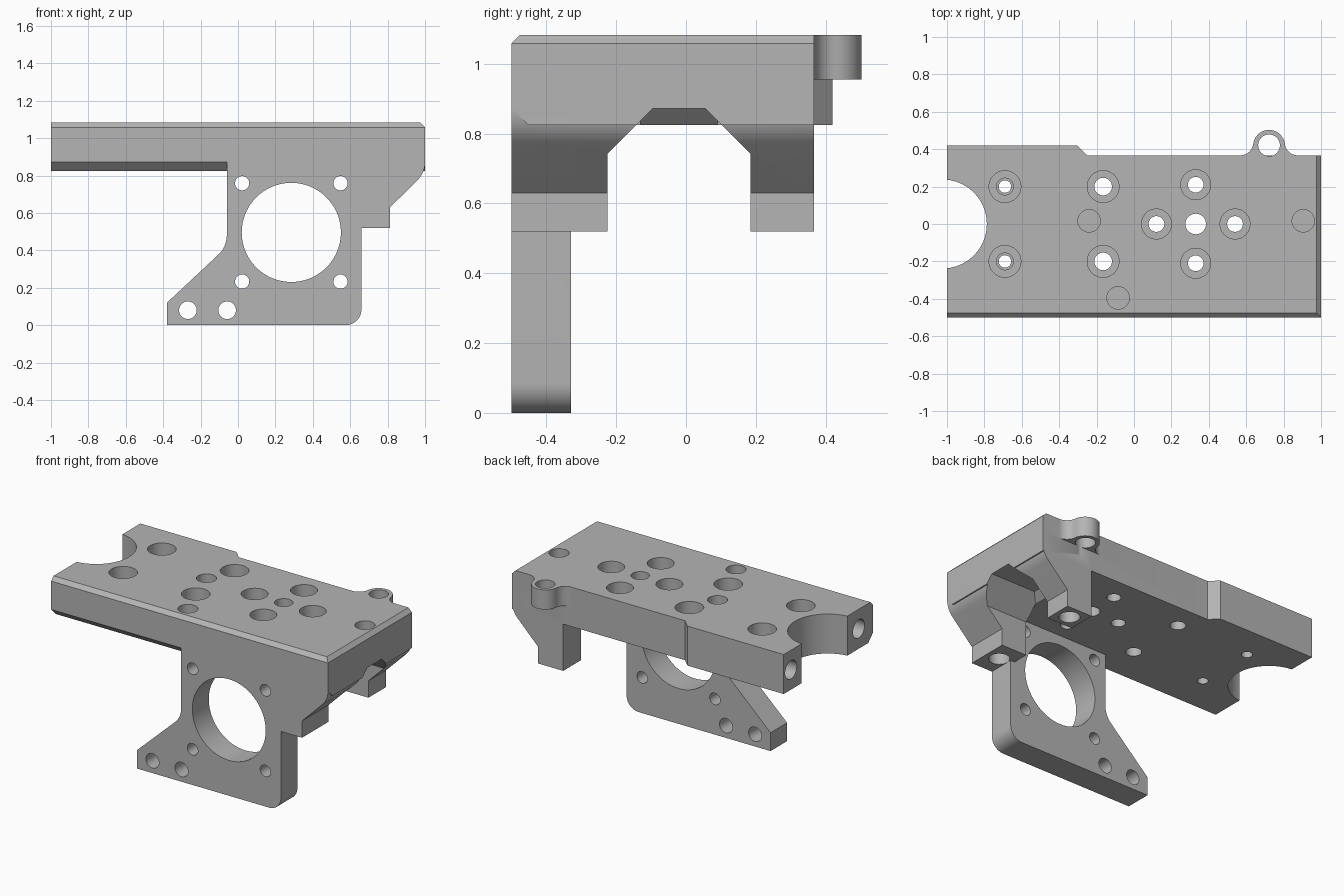
import bpy, bmesh
from math import cos, sin, radians, atan2, degrees, sqrt

cube = bpy.data.objects.get("Cube")
if cube:
    bpy.data.objects.remove(cube, do_unlink=True)

grey = bpy.data.materials.new("plain_grey")
grey.use_nodes = True
grey.diffuse_color = (0.46, 0.46, 0.46, 1)
grey.node_tree.nodes["Principled BSDF"].inputs["Base Color"].default_value = (0.46, 0.46, 0.46, 1)

BOTTOM, TOP, FRONT, BACK = 0.825, 1.083, -0.5, 0.367


def arc(cx, cy, r, start, end, n=12):
    steps = [radians(start + (end - start) * i / n) for i in range(n + 1)]
    return [(cx + r * cos(a), cy + r * sin(a)) for a in steps]


def prism(name, outline, axis, low, high):
    """Extrude a 2D outline along one axis."""
    place = {"x": lambda u, v, w: (w, u, v),
             "y": lambda u, v, w: (u, w, v),
             "z": lambda u, v, w: (u, v, w)}[axis]
    bm = bmesh.new()
    ends = [[bm.verts.new(place(u, v, w)) for u, v in outline] for w in (low, high)]
    bm.faces.new(ends[0])
    bm.faces.new(ends[1])
    n = len(outline)
    for i in range(n):
        j = (i + 1) % n
        bm.faces.new((ends[0][i], ends[0][j], ends[1][j], ends[1][i]))
    bmesh.ops.recalc_face_normals(bm, faces=bm.faces)
    mesh = bpy.data.meshes.new(name)
    bm.to_mesh(mesh)
    bm.free()
    mesh.materials.append(grey)
    obj = bpy.data.objects.new(name, mesh)
    bpy.context.collection.objects.link(obj)
    return obj


def rod(u, v, r, axis, low, high, n=48):
    return prism("hole_cutter", arc(u, v, r, 0, 360, n)[:-1], axis, low, high)


def combine(target, tool, operation):
    """Apply one boolean and discard the tool."""
    mod = target.modifiers.new("combine", "BOOLEAN")
    mod.operation, mod.solver, mod.object = operation, "EXACT", tool
    graph = bpy.context.evaluated_depsgraph_get()
    mesh = bpy.data.meshes.new_from_object(target.evaluated_get(graph))
    target.modifiers.clear()
    target.data = mesh
    bpy.data.objects.remove(tool, do_unlink=True)


def cut(target, tool):
    combine(target, tool, "DIFFERENCE")


def join(target, tool):
    combine(target, tool, "UNION")


# Deck slab with a stepped rear edge
body = prism("bracket_body", [(-1, FRONT), (1, FRONT), (1, BACK), (-0.25, BACK),
                              (-0.305, 0.42), (-1, 0.42)], "z", BOTTOM, TOP)

# Chamfers along the front and right edges
c = 0.025
cut(body, prism("chamfer", [(FRONT, TOP - c), (FRONT + 2 * c, TOP + c), (FRONT - c, TOP + c),
                            (FRONT - c, TOP - 2 * c)], "x", -1.1, 1.1))
cut(body, prism("chamfer", [(1, TOP - c), (1 - 2 * c, TOP + c), (1 + c, TOP + c),
                            (1 + c, TOP - 2 * c)], "y", -0.6, 0.6))
b = 0.048
cut(body, prism("chamfer", [(FRONT, BOTTOM + b), (FRONT + 2 * b, BOTTOM - b), (FRONT - b, BOTTOM - b),
                            (FRONT - b, BOTTOM + 2 * b)], "x", -1.1, 1.1))

# Right-hand leg block with a rounded shoulder, then its tunnel
block = [(0.63, 0.95), (0.63, 0.52), (0.813, 0.52), (0.813, 0.63)]
block += arc(0.864, 0.872, 0.136, -45, 0) + [(1, 0.95)]
join(body, prism("leg_block", block, "y", FRONT, BACK))
cut(body, prism("tunnel", [(-0.225, 0.4), (-0.225, 0.742), (-0.095, 0.872), (0.055, 0.872),
                           (0.185, 0.742), (0.185, 0.4)], "x", 0.63, 1.1))
join(body, prism("tunnel_ramp", [(0.61, BOTTOM), (0.63, BOTTOM), (0.677, 0.872),
                                 (0.677, 0.9), (0.61, 0.9)], "y", -0.13, 0.09))

# Upright motor plate with rounded corner and filleted sloping foot
plate = [(-0.06, 0.95)] + arc(-0.2, 0.48, 0.14, 0, -45)
plate += [(-0.38, 0.12), (-0.38, 0)] + arc(0.575, 0.085, 0.085, -90, 0) + [(0.66, 0.95)]
join(body, prism("motor_plate", plate, "y", FRONT, -0.33))

# Rear ear blended into the deck edge by two fillets
ex, ey, er, f = 0.722, 0.418, 0.085, 0.07
dy = BACK + f - ey
dx = sqrt((er + f) ** 2 - dy ** 2)
tilt = degrees(atan2(dy, dx))
ear = arc(ex - dx, BACK + f, f, -90, -tilt)
ear += arc(ex, ey, er, 180 - tilt, tilt, 30)[1:-1]
ear += arc(ex + dx, BACK + f, f, 180 + tilt, 270)
ear += [(ex + dx, 0.3), (ex - dx, 0.3)]
join(body, prism("ear", ear, "z", 0.955, TOP))
cut(body, rod(ex, ey + 0.003, 0.058, "z", 0.9, 1.2))

# Round notch in the left end
cut(body, rod(-1.025, 0, 0.238, "z", 0.7, 1.2, 96))

# Counterbored deck holes: x, y, bore radius, through radius
bores = [(0.12, 0, 0.08, 0.042), (0.54, 0, 0.08, 0.042)]
for side in (-1, 1):
    bores += [(-0.69, 0.2 * side, 0.085, 0.033), (-0.165, 0.2 * side, 0.085, 0.047),
              (0.33, 0.21 * side, 0.08, 0.042)]
    cut(body, rod(-0.69, 0.2 * side, 0.045, "z", 0.89, 1.2))
for x, y, bore, through in bores:
    cut(body, rod(x, y, bore, "z", 0.95, 1.2))
    cut(body, rod(x, y, through, "z", 0.7, 1.2))

# Plain centre hole and blind pockets
cut(body, rod(0.33, 0, 0.055, "z", 0.7, 1.2))
for x, y in [(-0.24, 0.017), (0.905, 0.017), (-0.085, -0.395)]:
    cut(body, rod(x, y, 0.06, "z", 0.95, 1.2))

# Blind holes in the left end and under the legs
for y in (-0.355, 0.345):
    cut(body, rod(y, 0.955, 0.06, "x", -1.1, -0.7))
for y in (-0.36, 0.275):
    cut(body, rod(0.722, y, 0.062, "z", 0.4, 0.75))

# Motor opening, its four screw holes and the two foot holes
mx, mz = 0.285, 0.496
cut(body, rod(mx, mz, 0.265, "y", -0.6, -0.3, 96))
for sx in (-1, 1):
    for sz in (-1, 1):
        cut(body, rod(mx + 0.263 * sx, mz + 0.263 * sz, 0.038, "y", -0.6, -0.3))
for x in (-0.268, -0.058):
    cut(body, rod(x, 0.08, 0.047, "y", -0.6, -0.3))

# Smooth curved walls, keep machined edges sharp
bpy.ops.object.select_all(action="DESELECT")
body.select_set(True)
bpy.context.view_layer.objects.active = body
bpy.ops.object.shade_smooth_by_angle(angle=radians(25))
